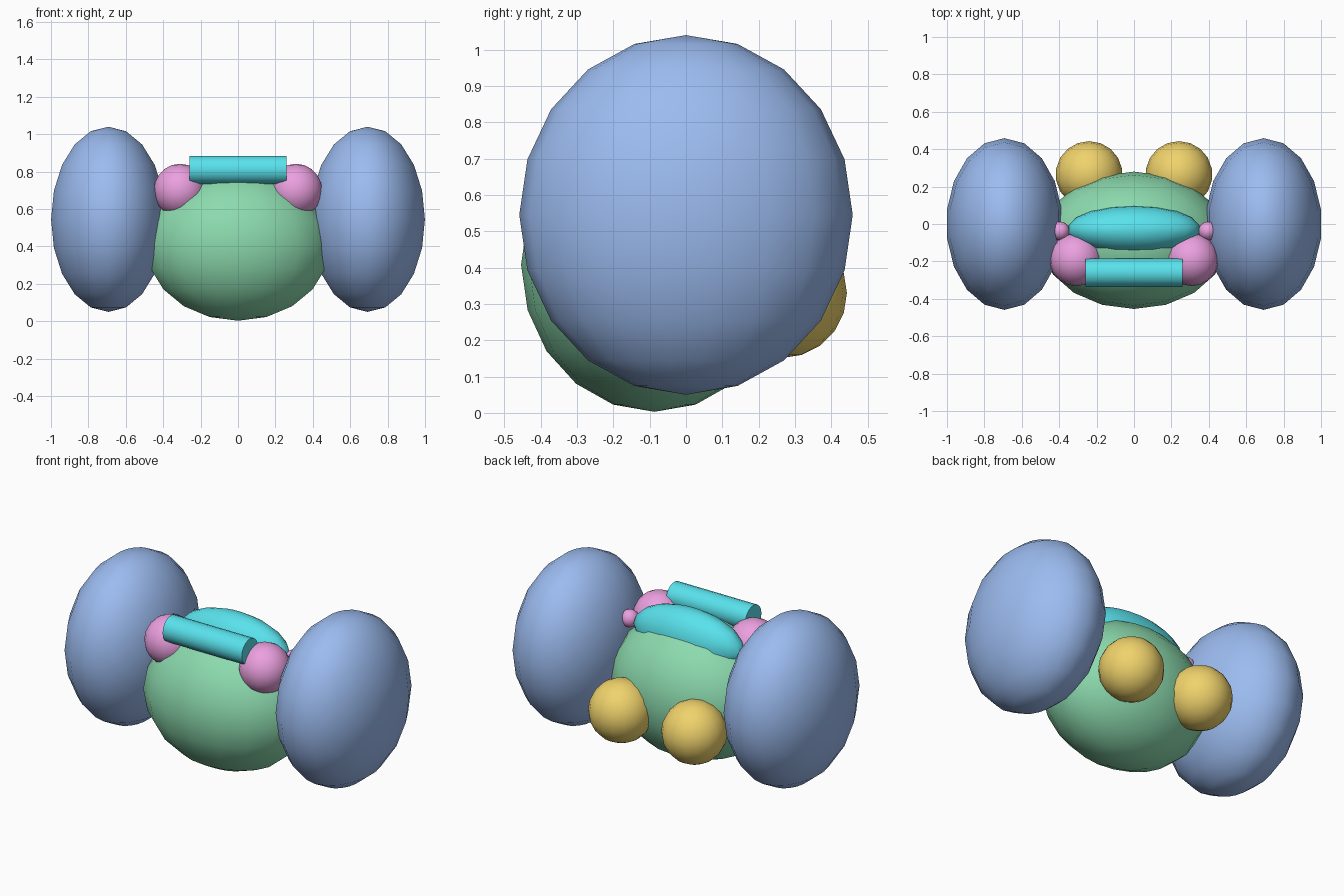
import bpy, math

if "Cube" in bpy.data.objects:
    bpy.data.objects.remove(bpy.data.objects["Cube"])


def material(name, rgb):
    m = bpy.data.materials.new(name)
    m.diffuse_color = (*rgb, 1)
    m.use_nodes = True
    m.node_tree.nodes["Principled BSDF"].inputs["Base Color"].default_value = m.diffuse_color
    return m


BLUE = material("blue", (0.33, 0.50, 0.87))
GREEN = material("green", (0.26, 0.70, 0.42))
CYAN = material("cyan", (0.10, 0.76, 0.84))
PINK = material("pink", (0.83, 0.35, 0.74))
GOLD = material("gold", (0.87, 0.65, 0.15))


def finish(name, mat):
    o = bpy.context.object
    o.name = name
    o.data.materials.append(mat)
    bpy.ops.object.transform_apply(location=False, rotation=True, scale=True)
    bpy.ops.object.shade_smooth_by_angle(angle=math.radians(40))
    return o


def ellipsoid(name, loc, radii, mat):
    bpy.ops.mesh.primitive_uv_sphere_add(segments=18, ring_count=10, radius=1, location=loc)
    bpy.context.object.scale = radii
    return finish(name, mat)


def pair(name, loc, radii, mat):
    for side, s in (("left", -1), ("right", 1)):
        ellipsoid(f"{name}_{side}", (s * loc[0], loc[1], loc[2]), radii, mat)


# Central body and the raised lens on its top
ellipsoid("body", (0, -0.087, 0.408), (0.5, 0.367, 0.405), GREEN)
ellipsoid("top_dome", (0, -0.03, 0.715), (0.355, 0.13, 0.17), CYAN)

# Large side lobes
pair("side_lobe", (0.693, 0, 0.545), (0.311, 0.459, 0.495), BLUE)

# Round knobs at the front, small studs behind them, and rear feet
pair("front_knob", (0.31, -0.19, 0.70), (0.142, 0.142, 0.142), PINK)
pair("small_stud", (0.395, -0.037, 0.72), (0.05, 0.05, 0.05), PINK)
pair("rear_ball", (0.24, 0.264, 0.33), (0.179, 0.179, 0.179), GOLD)

# Bar across the front
bpy.ops.mesh.primitive_cylinder_add(vertices=18, radius=0.076, depth=0.52,
                                    location=(0, -0.26, 0.81),
                                    rotation=(0, math.pi / 2, 0))
finish("front_bar", CYAN)
